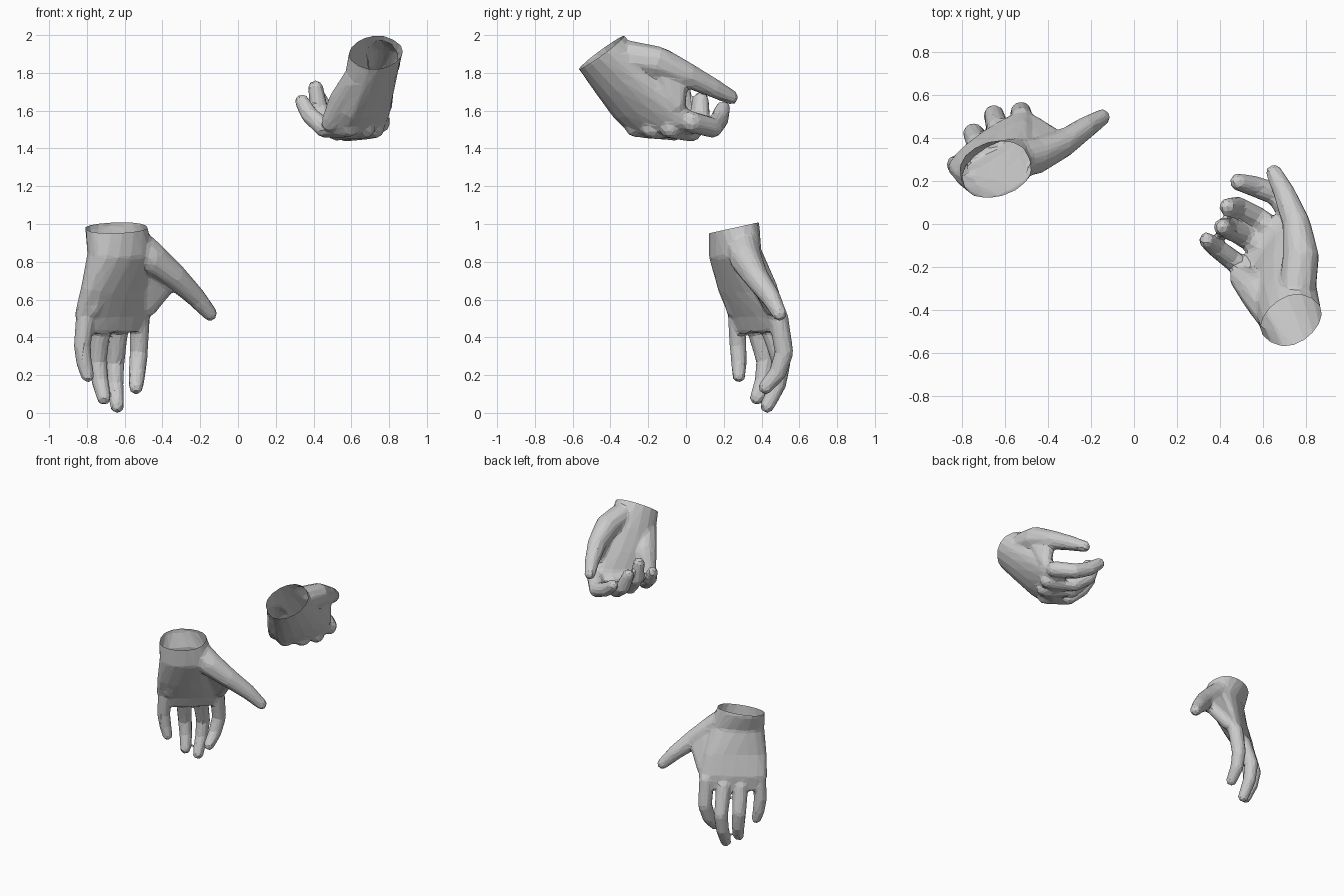
import bpy, bmesh, math
from mathutils import Vector as V

if "Cube" in bpy.data.objects:
    bpy.data.objects.remove(bpy.data.objects["Cube"])


def hull(bm, pts):
    """Closed convex piece around a set of points."""
    vs = [bm.verts.new(p) for p in pts]
    res = bmesh.ops.convex_hull(bm, input=vs)
    junk = [g for g in res["geom_interior"] + res["geom_unused"]
            if isinstance(g, bmesh.types.BMVert)]
    if junk:
        bmesh.ops.delete(bm, geom=list(set(junk)), context='VERTS')


def ball(c, r):
    c = V(c)
    pts = [c + V((0, 0, r)), c - V((0, 0, r))]
    for lat in (-50, -18, 18, 50):
        a = math.radians(lat)
        for k in range(10):
            t = math.tau * (k + lat / 100) / 10
            pts.append(c + r * V((math.cos(a) * math.cos(t),
                                  math.cos(a) * math.sin(t), math.sin(a))))
    return pts


def limb(bm, joints, radii):
    """Chain of tapered capsules through the joints."""
    for i in range(len(joints) - 1):
        hull(bm, ball(joints[i], radii[i]) + ball(joints[i + 1], radii[i + 1]))


def palm(bm, sections, normal):
    """Loft of oval sections: (little-finger side, index side, half thickness)."""
    n = V(normal).normalized()
    secs = [(V(p), V(i), t) for p, i, t in sections]
    p, i, t = secs[0]
    secs.insert(0, (p + n * .08, i + n * .08, t))      # stub trimmed off later
    mids = [(p + i) / 2 for p, i, t in secs]
    rings = []
    for k, (p, i, t) in enumerate(secs):
        axis = mids[min(k + 1, len(secs) - 1)] - mids[max(k - 1, 0)]
        half = (i - p) / 2
        thick = axis.cross(half).normalized() * t
        ring = []
        for s in range(16):
            a = math.tau * s / 16
            c, d = math.cos(a), math.sin(a)
            ring.append(mids[k] + half * c
                        + thick * math.copysign(abs(d) ** .8, d))
        rings.append(ring)
    for a, b in zip(rings, rings[1:]):
        hull(bm, a + b)


def hand(name, sections, normal, fingers, thumb, web, heel, heel_r, plump):
    bm = bmesh.new()
    palm(bm, sections, normal)
    for f in fingers:
        k = plump * (.93 if f is fingers[-1] else 1)
        limb(bm, f, [r * k for r in (.055, .051, .047, .039)])
    limb(bm, thumb, (.09, .088, .068, .053, .04))
    # skin between thumb and index, and the fleshy heel of the palm
    hull(bm, [p for c, r in zip(web, (.06, .045, .05)) for p in ball(c, r)])
    limb(bm, heel, heel_r)
    me = bpy.data.meshes.new(name)
    bmesh.ops.recalc_face_normals(bm, faces=bm.faces)
    bm.to_mesh(me)
    bm.free()
    ob = bpy.data.objects.new(name, me)
    bpy.context.collection.objects.link(ob)
    # fuse the pieces into one skin, then facet it
    m = ob.modifiers.new("fuse", 'REMESH')
    m.mode, m.voxel_size = 'VOXEL', .01
    m = ob.modifiers.new("soften", 'SMOOTH')
    m.factor, m.iterations = .5, 10
    m = ob.modifiers.new("facet", 'DECIMATE')
    m.ratio = .045
    dg = bpy.context.evaluated_depsgraph_get()
    skin = bpy.data.meshes.new_from_object(ob.evaluated_get(dg))
    ob.modifiers.clear()
    # open wrist
    bm = bmesh.new()
    bm.from_mesh(skin)
    wrist = (V(sections[0][0]) + V(sections[0][1])) / 2
    bmesh.ops.bisect_plane(bm, geom=bm.verts[:] + bm.edges[:] + bm.faces[:],
                           plane_co=wrist, plane_no=V(normal), clear_outer=True)
    for f in bm.faces:
        f.smooth = False
    bm.to_mesh(skin)
    bm.free()
    ob.data = skin
    skin.name = name
    return ob


# hanging open hand
hand("open_hand",
     [((-.805, .21, .97), (-.485, .30, .99), .13),
      ((-.785, .17, .84), (-.455, .35, .85), .115),
      ((-.82, .19, .66), (-.465, .46, .67), .088),
      ((-.86, .24, .52), (-.465, .51, .53), .07),
      ((-.84, .27, .42), (-.48, .52, .44), .048)],
     (0, -.22, 1),
     [[(-.52, .49, .50), (-.525, .52, .32), (-.535, .485, .21), (-.54, .42, .135)],
      [(-.63, .44, .47), (-.65, .505, .27), (-.65, .485, .15), (-.64, .43, .036)],
      [(-.725, .37, .46), (-.745, .42, .28), (-.73, .41, .17), (-.71, .375, .08)],
      [(-.81, .27, .50), (-.825, .275, .36), (-.815, .28, .27), (-.795, .28, .195)]],
     [(-.575, .295, .92), (-.46, .315, .82), (-.335, .37, .722),
      (-.22, .45, .61), (-.148, .495, .525)],
     [(-.46, .36, .76), (-.35, .385, .705), (-.475, .46, .56)],
     [(-.71, .22, .82), (-.73, .25, .68), (-.77, .26, .55)], (.07, .075, .05), 1.0)

# curled gripping hand
hand("curled_hand",
     [((.635, -.545, 1.835), (.825, -.35, 1.98), .128),
      ((.60, -.46, 1.70), (.80, -.20, 1.83), .115),
      ((.56, -.38, 1.58), (.79, -.07, 1.69), .095),
      ((.54, -.31, 1.51), (.78, .03, 1.57), .075),
      ((.51, -.27, 1.49), (.755, .08, 1.53), .06),
      ((.46, -.235, 1.49), (.70, .10, 1.51), .042)],
     (.05, -.32, .42),
     [[(.75, .03, 1.54), (.66, .14, 1.51), (.56, .175, 1.55), (.485, .195, 1.61)],
      [(.72, -.08, 1.51), (.57, .03, 1.49), (.48, .08, 1.555), (.435, .08, 1.66)],
      [(.67, -.18, 1.51), (.52, -.06, 1.495), (.43, -.015, 1.60), (.41, -.015, 1.72)],
      [(.59, -.27, 1.515), (.46, -.17, 1.505), (.38, -.11, 1.575), (.338, -.075, 1.65)]],
     [(.76, -.29, 1.88), (.775, -.15, 1.855), (.755, 0, 1.79),
      (.70, .14, 1.722), (.65, .238, 1.67)],
     [(.77, -.13, 1.80), (.76, -.03, 1.77), (.77, -.05, 1.63)],
     [(.635, -.41, 1.76), (.57, -.31, 1.65), (.50, -.25, 1.54)], (.085, .09, .06), 1.08)
